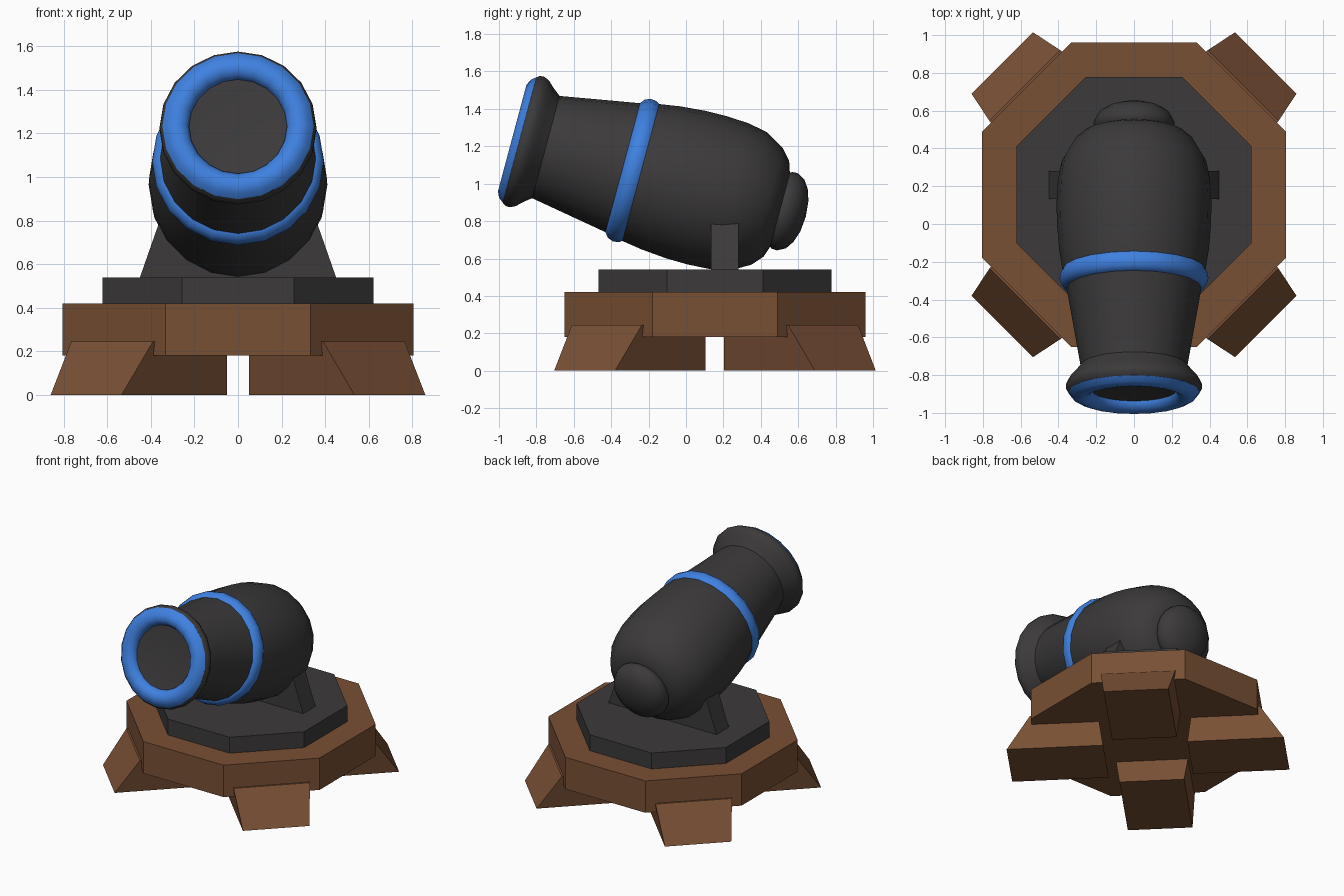
import bpy, bmesh, math
from mathutils import Matrix, Vector

if "Cube" in bpy.data.objects:
    bpy.data.objects.remove(bpy.data.objects["Cube"])

CY = 0.155            # centre of the base in y
TILT = math.radians(75)


def material(name, rgb):
    m = bpy.data.materials.new(name)
    m.diffuse_color = (*rgb, 1)
    m.use_nodes = True
    m.node_tree.nodes["Principled BSDF"].inputs["Base Color"].default_value = m.diffuse_color
    return m


WOOD = material("wood", (0.19, 0.08, 0.035))
IRON = material("dark_iron", (0.045, 0.042, 0.043))
BLUE = material("blue_trim", (0.05, 0.22, 0.75))


def finish(name, bm, mat, smooth=None):
    bmesh.ops.recalc_face_normals(bm, faces=bm.faces)
    me = bpy.data.meshes.new(name)
    bm.to_mesh(me)
    bm.free()
    me.materials.append(mat)
    ob = bpy.data.objects.new(name, me)
    bpy.context.collection.objects.link(ob)
    if smooth:
        bpy.ops.object.select_all(action='DESELECT')
        ob.select_set(True)
        bpy.context.view_layer.objects.active = ob
        bpy.ops.object.shade_smooth_by_angle(angle=math.radians(smooth))
    return ob


def octagon(name, apothem, z0, z1, mat):
    bm = bmesh.new()
    r = apothem / math.cos(math.pi / 8)
    bmesh.ops.create_cone(bm, cap_ends=True, segments=8, radius1=r, radius2=r, depth=z1 - z0,
                          matrix=Matrix.Translation((0, CY, (z0 + z1) / 2)))
    # turn so flat sides face the axes
    if max(v.co.x for v in bm.verts) > apothem + 0.01:
        bmesh.ops.rotate(bm, verts=bm.verts, cent=(0, CY, 0), matrix=Matrix.Rotation(math.pi / 8, 3, 'Z'))
    return finish(name, bm, mat)


def loft(bm, bottom, top):
    a = [bm.verts.new(p) for p in bottom]
    b = [bm.verts.new(p) for p in top]
    bm.faces.new(a)
    bm.faces.new(b)
    for i in range(len(a)):
        j = (i + 1) % len(a)
        bm.faces.new((a[i], a[j], b[j], b[i]))


def lathe(name, profile, mat, closed=False, smooth=40, n=20):
    """Revolve (axis distance, radius) points around the tilted barrel axis."""
    bm = bmesh.new()
    rings = []
    for s, r in profile:
        if r == 0:
            rings.append([bm.verts.new((0, 0, s))] * n)
        else:
            rings.append([bm.verts.new((r * math.sin(2 * math.pi * i / n),
                                        r * math.cos(2 * math.pi * i / n), s)) for i in range(n)])
    pairs = list(zip(rings, rings[1:])) + ([(rings[-1], rings[0])] if closed else [])
    for a, b in pairs:
        for i in range(n):
            j = (i + 1) % n
            bm.faces.new(list(dict.fromkeys((a[i], a[j], b[j], b[i]))))
    bm.transform(Matrix.Translation((0, 0, 0.995)) @ Matrix.Rotation(TILT, 4, 'X'))
    return finish(name, bm, mat, smooth)


# base and turntable
octagon("wooden_base", 0.805, 0.18, 0.42, WOOD)
octagon("turntable_plate", 0.622, 0.42, 0.54, IRON)

# four splayed feet on the diagonals
for k, label in enumerate(("back_right", "back_left", "front_left", "front_right")):
    bm = bmesh.new()
    loft(bm, [(0.30, -0.23, 0), (0.986, -0.23, 0), (0.986, 0.23, 0), (0.30, 0.23, 0)],
         [(0.335, -0.265, 0.245), (0.817, -0.265, 0.245), (0.817, 0.265, 0.245), (0.335, 0.265, 0.245)])
    bm.transform(Matrix.Translation((0, CY, 0)) @ Matrix.Rotation(math.pi / 4 + k * math.pi / 2, 4, 'Z'))
    finish(label + "_foot", bm, WOOD)

# cradle holding the barrel
bm = bmesh.new()
loft(bm, [(-0.45, 0.133, 0.54), (0.45, 0.133, 0.54), (0.45, 0.28, 0.54), (-0.45, 0.28, 0.54)],
     [(-0.31, 0.133, 0.94), (0.31, 0.133, 0.94), (0.31, 0.28, 0.94), (-0.31, 0.28, 0.94)])
finish("barrel_cradle", bm, IRON)

# barrel body from breech to muzzle flare, with the bore floor
lathe("barrel", [(-0.535, 0), (-0.525, 0.19), (-0.50, 0.265), (-0.45, 0.322), (-0.345, 0.383), (-0.24, 0.403),
                 (-0.12, 0.41), (0.0, 0.408), (0.14, 0.396), (0.25, 0.379), (0.35, 0.357),
                 (0.776, 0.283), (0.82, 0.318), (0.85, 0.347), (0.88, 0.361), (0.905, 0.359), (0.925, 0.344),
                 (0.91, 0.225), (0.895, 0)], IRON)

# breech knob
lathe("breech_knob", [(-0.50, 0.19), (-0.53, 0.212), (-0.56, 0.214), (-0.605, 0.19),
                      (-0.635, 0.145), (-0.655, 0.085), (-0.663, 0)], IRON)

# blue trim: muzzle ring and barrel band
lathe("muzzle_ring", [(0.905, 0.345), (0.922, 0.347), (0.948, 0.325), (0.962, 0.295), (0.96, 0.265),
                      (0.945, 0.24), (0.92, 0.225), (0.89, 0.225)], BLUE, closed=True)
lathe("barrel_band", [(0.248, 0.36), (0.25, 0.379), (0.27, 0.391), (0.30, 0.394), (0.33, 0.383),
                      (0.35, 0.358), (0.352, 0.34)], BLUE, closed=True)
